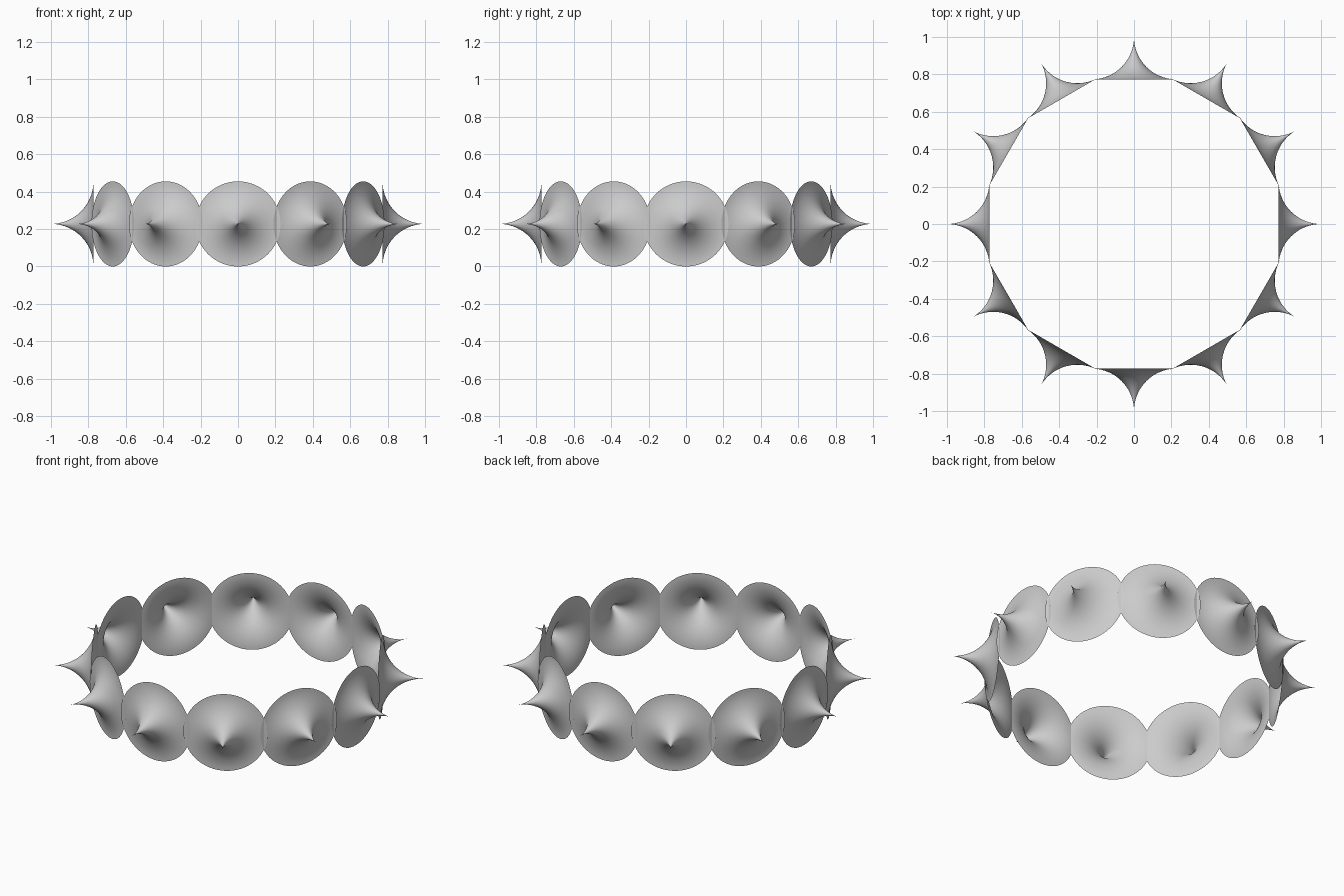
import bpy, bmesh
from math import pi, sin, cos, radians
from mathutils import Matrix, Vector

cube = bpy.data.objects.get("Cube")
if cube:
    bpy.data.objects.remove(cube, do_unlink=True)

COUNT = 12          # spikes round the ring
RADIUS = 0.2275     # rim radius of each flared spike
BASE = 0.773        # distance of each rim plane from the ring centre
HEIGHT = 1 - BASE
RINGS, SIDES = 24, 64

grey = bpy.data.materials.new("plain grey")
grey.use_nodes = True
colour = (0.6, 0.6, 0.6, 1)
grey.diffuse_color = colour
grey.node_tree.nodes["Principled BSDF"].inputs["Base Color"].default_value = colour

# Hollow flared spike: a quarter-arc profile spun around the x axis
bm = bmesh.new()
profile = []
for i in range(RINGS + 1):
    a = pi / 2 * i / RINGS
    profile.append(bm.verts.new((BASE + HEIGHT * (1 - cos(a)), 0, RADIUS * (1 - sin(a)))))
edges = [bm.edges.new(pair) for pair in zip(profile, profile[1:])]
bmesh.ops.spin(bm, geom=profile + edges, cent=(0, 0, 0), axis=(1, 0, 0),
               angle=2 * pi, steps=SIDES, use_merge=True)
bmesh.ops.remove_doubles(bm, verts=bm.verts, dist=0.00001)
bm.normal_update()

# Make the flared side the outside
outward = sum((f.normal.x * f.calc_area() for f in bm.faces))
if outward < 0:
    bmesh.ops.reverse_faces(bm, faces=bm.faces)
for f in bm.faces:
    f.smooth = True
spike_mesh = bpy.data.meshes.new("flared_spike")
bm.to_mesh(spike_mesh)
bm.free()
spike_mesh.materials.append(grey)

# Ring of spikes, rims just overlapping
for i in range(COUNT):
    spike = bpy.data.objects.new(f"flared_spike_{i + 1}", spike_mesh)
    spike.matrix_world = (Matrix.Translation(Vector((0, 0, RADIUS)))
                          @ Matrix.Rotation(radians(360 / COUNT * i), 4, "Z"))
    bpy.context.collection.objects.link(spike)
